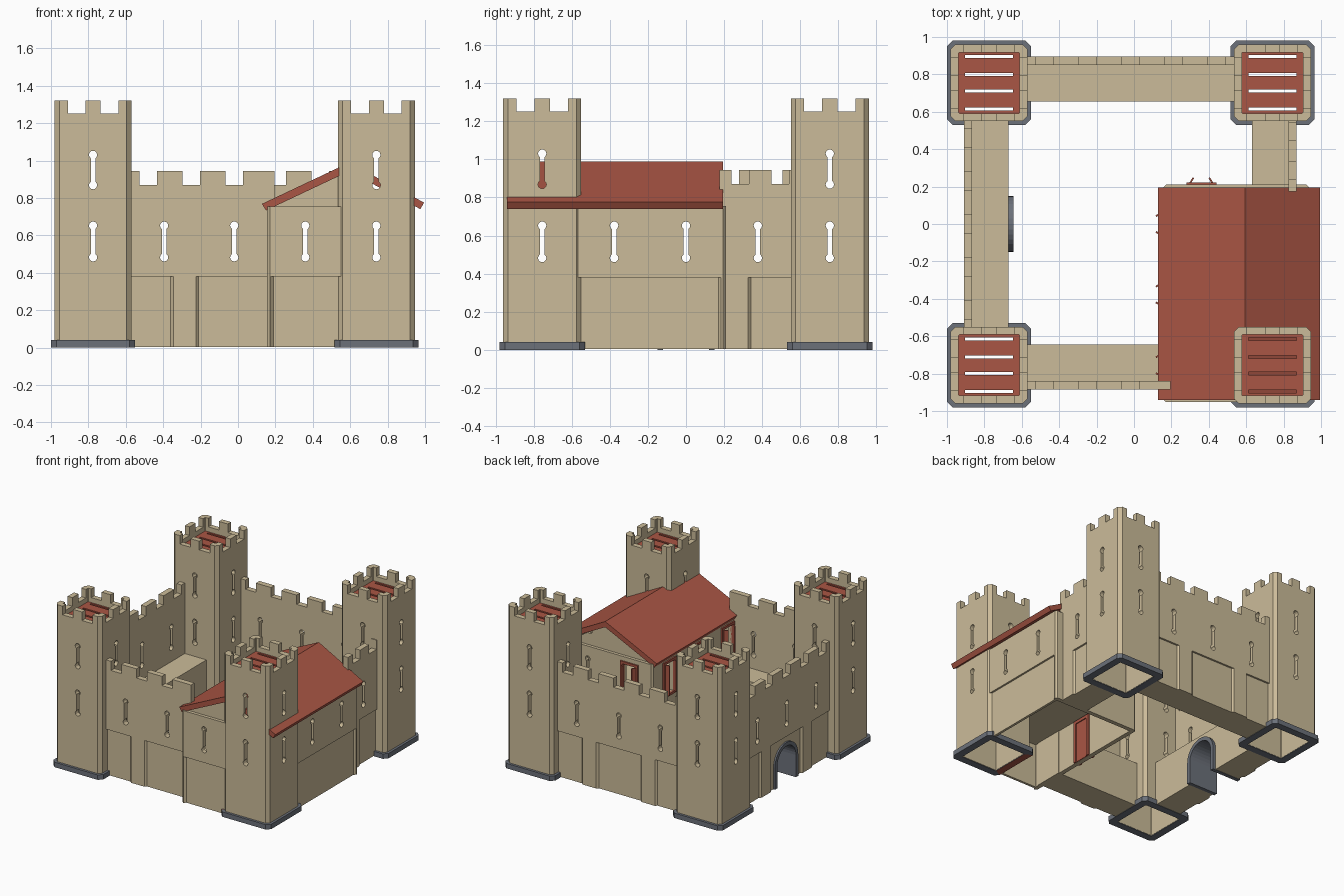
import bpy, bmesh, math

if "Cube" in bpy.data.objects:
    bpy.data.objects.remove(bpy.data.objects["Cube"])

def material(name, rgb):
    m = bpy.data.materials.new(name)
    m.diffuse_color = (*rgb, 1)
    m.use_nodes = True
    m.node_tree.nodes["Principled BSDF"].inputs["Base Color"].default_value = m.diffuse_color
    return m

STONE = material("sandstone", (0.60, 0.50, 0.32))
RED = material("roof red", (0.40, 0.092, 0.058))
GREY = material("slate grey", (0.15, 0.165, 0.195))

PLAN = lambda a, b, h: (a, b, h)      # outline in x/y, extruded up
ALONG_Y = lambda a, b, h: (a, h, b)   # outline in x/z, extruded along y
ALONG_X = lambda a, b, h: (h, a, b)   # outline in y/z, extruded along x

def finish(name, bm, mat):
    bmesh.ops.recalc_face_normals(bm, faces=bm.faces)
    me = bpy.data.meshes.new(name)
    bm.to_mesh(me)
    bm.free()
    ob = bpy.data.objects.new(name, me)
    if mat:
        me.materials.append(mat)
    bpy.context.collection.objects.link(ob)
    return ob

def prisms(name, items, mat=None):
    """items: (outline, low, high, mapping) joined into one object"""
    bm = bmesh.new()
    for pts, lo, hi, f in items:
        a = [bm.verts.new(f(p, q, lo)) for p, q in pts]
        b = [bm.verts.new(f(p, q, hi)) for p, q in pts]
        bm.faces.new(a)
        bm.faces.new(b[::-1])
        for i in range(len(a)):
            j = (i + 1) % len(a)
            bm.faces.new((a[i], a[j], b[j], b[i]))
    return finish(name, bm, mat)

def rect(a0, a1, b0, b1):
    return [(a0, b0), (a1, b0), (a1, b1), (a0, b1)]

def octagon(x0, x1, y0, y1, c):
    return [(x0 + c, y0), (x1 - c, y0), (x1, y0 + c), (x1, y1 - c),
            (x1 - c, y1), (x0 + c, y1), (x0, y1 - c), (x0, y0 + c)]

def ring(name, x0, x1, y0, y1, t, c, z0, z1, mat):
    """hollow rectangular shell with chamfered corners"""
    bm = bmesh.new()
    loops = []
    for pts, z in ((octagon(x0, x1, y0, y1, c), z0), (octagon(x0, x1, y0, y1, c), z1),
                   (octagon(x0 + t, x1 - t, y0 + t, y1 - t, .004), z1),
                   (octagon(x0 + t, x1 - t, y0 + t, y1 - t, .004), z0)):
        loops.append([bm.verts.new((x, y, z)) for x, y in pts])
    for k in range(4):
        p, q = loops[k], loops[(k + 1) % 4]
        for i in range(8):
            j = (i + 1) % 8
            bm.faces.new((p[i], p[j], q[j], q[i]))
    return finish(name, bm, mat)

def cut(ob, *cutters):
    for c in cutters:
        m = ob.modifiers.new("cut", 'BOOLEAN')
        m.operation, m.solver, m.object = 'DIFFERENCE', 'EXACT', c
    dg = bpy.context.evaluated_depsgraph_get()
    dg.update()
    me = bpy.data.meshes.new_from_object(ob.evaluated_get(dg))
    ob.modifiers.clear()
    ob.data = me

# ---- cutters: keyhole arrow slits and battlement notches, running right through
TX, TY = (-.775, .74), (-.755, .755)

def keyhole(c, zb, zt, r=.022, w=.012):
    a = math.degrees(math.asin(w / r))
    pts = []
    for z, start in ((zb, 90 + a), (zt, -90 + a)):
        for i in range(11):
            t = math.radians(start + (360 - 2 * a) * i / 10)
            pts.append((c + r * math.cos(t), z + r * math.sin(t)))
    return pts

def through(name, centres, towers, f):
    items = [(keyhole(c, .482, .652), -1.3, 1.3, f) for c in centres]
    items += [(keyhole(c, .868, 1.03), -1.3, 1.3, f) for c in towers]
    items += [(rect(c + s - .0475, c + s + .0475, 1.25, 1.5), -1.3, 1.3, f)
              for c in towers for s in (-.0875, .0875)]
    return prisms(name, items)

cut_y = through("slit_cutter_y", (-.775, -.395, -.02, .36, .74), TX, ALONG_Y)
cut_x = through("slit_cutter_x", (-.755, -.377, 0, .377, .755), TY, ALONG_X)
cutters = [cut_x, cut_y]

# ---- corner towers with stone footing and slatted floor
for cx in TX:
    for cy in TY:
        tag = ("left" if cx < 0 else "right") + ("_front" if cy < 0 else "_back")
        h = .205
        tower = ring("tower_" + tag, cx - h, cx + h, cy - h, cy + h, .042, .025, .004, 1.32, STONE)
        cut(tower, cut_x, cut_y)
        h = .225
        base = ring("footing_" + tag, cx - h, cx + h, cy - h, cy + h, .06, .03, 0, .04, GREY)
        if cx > 0 and cy < 0:   # one red side, towards the hall
            base.data.materials.append(RED)
            for p in base.data.polygons:
                if p.center.x < .56 and abs(p.center.y - cy) < .05:
                    p.material_index = 1
        slats = [(-.168, -.148), (-.132, -.053), (-.037, .037), (.053, .132), (.148, .168)]
        items = [(rect(cx - .13, cx + .13, cy + a, cy + b), 1.19, 1.21, PLAN) for a, b in slats]
        items += [(rect(cx + a, cx + a + .04, cy - .168, cy + .168), 1.19, 1.21, PLAN)
                  for a in (-.168, .128)]
        prisms("tower_floor_" + tag, items, RED)

# ---- curtain walls: u runs along the wall, v goes inward from the outer face
SIDES = {
    "front": (lambda u, v: (u, -.885 + v), -.585, .195, -.02, [-.48, -.25, -.02, .21, .44]),
    "back": (lambda u, v: (-u, .895 - v), -.55, .585, .02, [-.44, -.21, .02, .25, .48]),
    "left": (lambda u, v: (-.91 + v, -u), -.565, .565, 0, [-.46, -.23, 0, .23, .46]),
    "right": (lambda u, v: (.87 - v, u), .175, .565, 0, [.285, .495]),
}
GATE = [(-.135, -.1)] + [(-.135 * math.cos(math.pi * i / 16), .18 + .135 * math.sin(math.pi * i / 16))
                         for i in range(17)] + [(.135, -.1)]
gate_cut = prisms("gate_cutter", [(GATE, -1.1, -.5, ALONG_X)])
cutters.append(gate_cut)

def recess(W, a, b):
    """shallow panel with splayed sides in the foot of a wall"""
    pts = [(a - .02, -.02), (b + .02, -.02), (b - .015, .015), (a + .015, .015)]
    return ([W(*p) for p in pts], -.1, .38, PLAN)

for side, (W, u0, u1, c, gaps) in SIDES.items():
    F = lambda a, b, h, W=W: (*W(a, h), b)
    outline = [(u0, .003), (u1, .003), (u1, .945)]
    for g in sorted(gaps, reverse=True):
        if u0 < g - .047 and g + .047 < u1:
            outline += [(g + .047, .945), (g + .047, .87), (g - .047, .87), (g - .047, .945)]
    outline.append((u0, .945))
    wall = prisms("curtain_wall_" + side, [(outline, 0, .045, F)], STONE)
    panels = prisms("panel_cutter_" + side, [recess(W, c + a, c + b) for a, b in
                    ((-.62, -.325), (-.205, .205), (.325, .62))])
    cutters.append(panels)
    walk = prisms("wall_walk_" + side, [(rect(u0, u1, .003, .37), .045, .24, F)], STONE)
    extra = [gate_cut] if side == "left" else []
    cut(wall, cut_x if side in ("left", "right") else cut_y, panels, *extra)
    if extra:
        cut(walk, gate_cut)

# ---- gate arch lining
def arch(r):
    return [(-r, 0)] + [(-r * math.cos(math.pi * i / 16), .18 + r * math.sin(math.pi * i / 16))
                        for i in range(17)] + [(r, 0)]
prisms("gate_arch", [(arch(.15) + arch(.12)[::-1], -.908, -.645, ALONG_X)], GREY)

# ---- hall walls
HX0, HX1, HY0, HY1 = .155, .936, -.951, .21
hall = ring("hall_walls", HX0, HX1, HY0, HY1, .035, .015, .003, .755, STONE)
hall_panels = prisms("hall_panel_cutter", [recess(lambda u, v: (u, HY0 + v), .175, .6),
                                           recess(lambda u, v: (HX1 - v, u), -.6, .185)])
WIN_Y = (0, -.377, -.755)
windows = prisms("window_cutter",
                 [(rect(c - .055, c + .055, .45, .7), .1, .25, ALONG_X) for c in WIN_Y] +
                 [(rect(.305, .415, .45, .7), .15, .3, ALONG_Y)])
cutters += [hall_panels, windows]
cut(hall, hall_panels, windows, cut_x, cut_y)
prisms("hall_floor", [(rect(.18, .91, -.92, .185), .365, .385, PLAN)], STONE)

# ---- gables and roof
TRI = [(.17, .745), (.928, .745), (.593, .955)]
for name, y in (("front", -.925), ("back", .165)):
    gable = prisms("gable_" + name, [(TRI, y, y + .02, ALONG_Y)], STONE)
    cut(gable, cut_y)
ROOF = [(.128, .768), (.593, .988), (.995, .775), (.975, .74), (.593, .942), (.15, .733)]
prisms("hall_roof", [(ROOF, -.94, .195, ALONG_Y)], RED)

# ---- window frames with open shutters
def window(name, W):
    F = lambda a, b, h: (*W(a, h), b)
    bars = [rect(-.08, -.055, .43, .72), rect(.055, .08, .43, .72),
            rect(-.055, .055, .43, .45), rect(-.055, .055, .7, .72)]
    items = [(b, -.012, .01, F) for b in bars]
    for s in (-1, 1):
        pts = [(s * .055, -.008), (s * .038, -.036), (s * .046, -.04), (s * .063, -.012)]
        items.append(([W(*p) for p in pts], .452, .698, PLAN))
    prisms(name, items, RED)

for i, c in enumerate(WIN_Y):
    window("side_window_%d" % (i + 1), lambda u, v, c=c: (HX0 + v, c - u))
window("gable_window", lambda u, v: (.36 - u, HY1 - v))

# ---- hall door with frame
D = -.377
prisms("hall_door", [(rect(D - .06, D + .06, .004, .33), .15, .196, ALONG_X),
                     (rect(D - .085, D - .06, .004, .355), .142, .204, ALONG_X),
                     (rect(D + .06, D + .085, .004, .355), .142, .204, ALONG_X),
                     (rect(D - .06, D + .06, .33, .355), .142, .204, ALONG_X)], RED)

for c in cutters:
    bpy.data.objects.remove(c)
